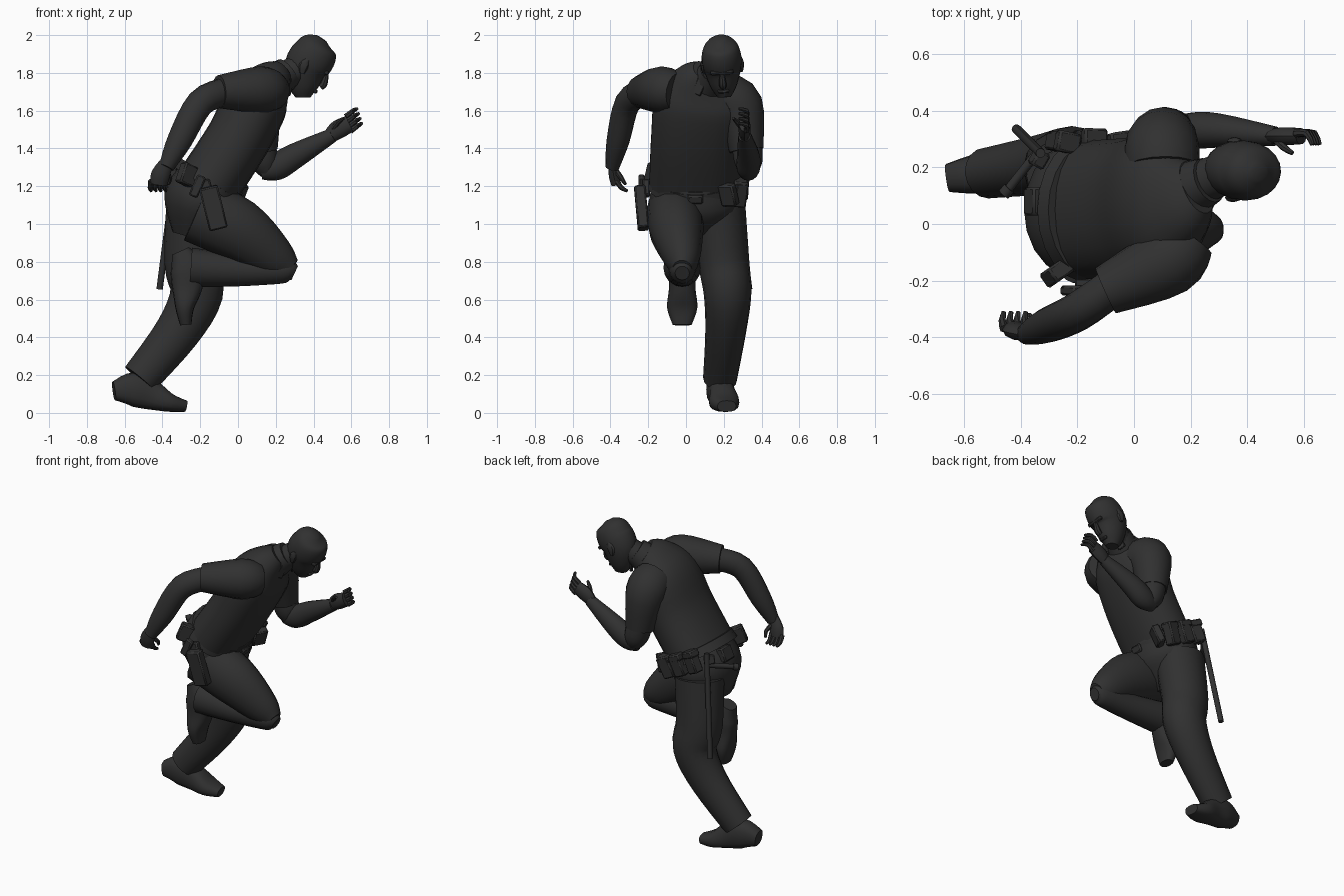
import bpy, bmesh, math
from mathutils import Vector, Euler

if "Cube" in bpy.data.objects:
    bpy.data.objects.remove(bpy.data.objects["Cube"])

charcoal = bpy.data.materials.new("dark charcoal")
charcoal.use_nodes = True
charcoal.diffuse_color = (.03, .03, .03, 1)
shader = next(node for node in charcoal.node_tree.nodes if node.type == "BSDF_PRINCIPLED")
shader.inputs["Base Color"].default_value = charcoal.diffuse_color
shader.inputs["Roughness"].default_value = .8


def degrees(angles):
    return Euler([math.radians(angle) for angle in angles])


def finish(name, bm, loc, rot):
    bmesh.ops.recalc_face_normals(bm, faces=bm.faces)
    mesh = bpy.data.meshes.new(name)
    bm.to_mesh(mesh)
    bm.free()
    mesh.materials.append(charcoal)
    part = bpy.data.objects.new(name, mesh)
    bpy.context.collection.objects.link(part)
    part.location = loc
    part.rotation_euler = degrees(rot)
    bpy.ops.object.select_all(action="DESELECT")
    part.select_set(True)
    bpy.context.view_layer.objects.active = part
    bpy.ops.object.shade_smooth_by_angle(angle=math.radians(40))


def spline(rows, steps):
    """Catmull-Rom curve through the section rows."""
    rows = [Vector(row) for row in rows]
    padded = [rows[0], *rows, rows[-1]]
    curve = []
    for before, start, end, after in zip(padded, rows, rows[1:], padded[3:]):
        for step in range(steps):
            t = step / steps
            bend_in = (end - before) / 2
            bend_out = (after - start) / 2
            gap = end - start
            curve.append(start + bend_in * t + (3 * gap - 2 * bend_in - bend_out) * t ** 2
                         + (bend_in + bend_out - 2 * gap) * t ** 3)
    return curve + [rows[-1]]


def tube(name, rows, flat=1, sides=16, steps=4, power=1, loc=(0, 0, 0), rot=(0, 0, 0)):
    """Loft of oval sections: x, y, z, half depth and, if given, half width."""
    rows = spline(rows, steps)
    bm, rings = bmesh.new(), []
    for i, row in enumerate(rows):
        before, after = rows[max(i - 1, 0)], rows[min(i + 1, len(rows) - 1)]
        along = (Vector(after[:3]) - Vector(before[:3])).normalized()
        across = Vector((0, 1, 0))
        across = (across - along * across.dot(along)).normalized()
        up = across.cross(along)
        ring = []
        for k in range(sides):
            angle = math.tau * k / sides
            c, s = [math.copysign(abs(v) ** power, v) for v in (math.cos(angle), math.sin(angle))]
            ring.append(bm.verts.new(Vector(row[:3]) + up * c * row[3] + across * s * row[-1] * flat))
        rings.append(ring)
    for lower, upper in zip(rings, rings[1:]):
        for k in range(sides):
            bm.faces.new((lower[k - 1], lower[k], upper[k], upper[k - 1]))
    bm.faces.new(rings[0])
    bm.faces.new(rings[-1])
    finish(name, bm, loc, rot)


def box(name, loc, size, rot=(0, 24, 0), bevel=.008):
    """Bevelled block, leaning with the belt unless told otherwise."""
    bm = bmesh.new()
    bmesh.ops.create_cube(bm, size=1)
    bmesh.ops.scale(bm, vec=size, verts=bm.verts)
    bmesh.ops.bevel(bm, geom=bm.edges[:], offset=bevel, segments=1, affect="EDGES")
    finish(name, bm, loc, rot)


def rod(name, start, end, radius):
    tube(name, [(*start, radius), (*end, radius)], sides=10, steps=1)


def finger(name, base, bend, tip):
    tube(name, [(*base, .015), (*bend, .013), (*tip, .008)], sides=7, steps=2)


def shoe(name, loc, rot):
    tube(name, [(-.2, 0, 0, .05, .05), (-.1, 0, .02, .09, .07), (0, 0, 0, .08, .07),
                (.1, 0, -.03, .05, .08), (.19, 0, -.04, .03, .05)], power=.8, loc=loc, rot=rot)


# Shirt, seat of the trousers and belt
tube("shirt", [(-.15, .05, 1.22, .17), (0, .06, 1.45, .17), (.1, .08, 1.65, .17),
               (.17, .1, 1.75, .12), (.22, .13, 1.8, .07)], flat=1.45, sides=22, power=.9)
tube("trouser_seat", [(-.14, .05, 1.24, .18), (-.2, .05, 1.1, .2), (-.25, .05, .93, .1)], flat=1.2, sides=20)
tube("belt", [(-.17, .05, 1.2, .2), (-.14, .05, 1.25, .19)], flat=1.27, sides=22, steps=1)
box("belt_buckle", (.02, .05, 1.13), (.02, .08, .05))

# Right leg, driven forward with the shin folded back
tube("right_thigh", [(-.22, -.06, 1.07, .17), (0, -.05, .97, .165), (.2, -.02, .82, .11), (.28, -.02, .76, .06)], flat=.87)
tube("right_shin", [(.3, -.02, .74, .04), (.24, -.02, .755, .07), (0, -.02, .755, .085), (-.25, -.02, .77, .105)], flat=.95)
shoe("right_shoe", (-.27, -.02, .66), (0, 80, 0))

# Left leg, pushing off behind
tube("left_trouser_leg", [(-.22, .17, 1.1, .16), (-.24, .2, .8, .15), (-.22, .22, .63, .14),
                          (-.32, .21, .43, .12), (-.52, .18, .18, .1)], flat=.9)
shoe("left_shoe", (-.46, .19, .095), (0, 6, 8))

# Right arm, swung back
tube("right_sleeve", [(.19, -.05, 1.7, .1), (.12, -.13, 1.71, .125), (-.1, -.235, 1.7, .088)])
tube("right_arm", [(-.07, -.22, 1.7, .075), (-.2, -.31, 1.64, .074), (-.31, -.36, 1.44, .066), (-.38, -.39, 1.3, .04)], flat=.92)
tube("right_palm", [(-.38, -.39, 1.32, .038), (-.41, -.38, 1.26, .05), (-.42, -.37, 1.21, .045)], flat=.6, sides=10)

# Left arm, bent in front
tube("left_sleeve", [(.1, .2, 1.67, .13), (.1, .28, 1.62, .13), (.12, .32, 1.39, .09)])
tube("left_upper_arm", [(.11, .32, 1.45, .08), (.14, .33, 1.33, .075), (.17, .33, 1.26, .04)])
tube("left_forearm", [(.12, .33, 1.28, .045), (.2, .33, 1.3, .07), (.3, .33, 1.36, .067), (.5, .31, 1.47, .038)], flat=.9)
tube("left_palm", [(.48, .31, 1.46, .036), (.53, .31, 1.5, .05), (.59, .31, 1.53, .045)], flat=.65, sides=10)

# Fingers and thumbs
for i in range(4):
    gap = i * .026
    finger(f"right_finger_{i + 1}", (gap - .46, -.37, 1.23), (gap - .465, -.34, 1.19), (gap - .46, -.31, 1.175))
    out = gap / 3
    finger(f"left_finger_{i + 1}", (out + .57, .32, 1.57 - gap), (out + .61, .32, 1.6 - gap), (out + .63, .28, 1.61 - gap))
finger("right_thumb", (-.38, -.37, 1.28), (-.36, -.34, 1.24), (-.37, -.32, 1.21))
finger("left_thumb", (.5, .3, 1.5), (.53, .27, 1.54), (.56, .25, 1.56))

# Neck and collar
tube("neck", [(.19, .125, 1.74, .08), (.34, .19, 1.84, .075)])
tube("collar", [(.2, .125, 1.755, .1), (.265, .155, 1.805, .083)], steps=1)
for side, label in ((-1, "right"), (1, "left")):
    box(f"{label}_collar_flap", (.275, .13 + side * .06, 1.725), (.012, .05, .085), (side * 25, 5, side * 20), .004)

# Head, tipped forward, with features placed in its own frame
head_centre, head_tilt = Vector((.38, .19, 1.86)), (4, 32, 0)


def head_part(name, rows, y=0, flat=1, sides=8):
    tube(name, [(forward, y, up, radius) for forward, up, radius in rows],
         flat, sides, loc=head_centre, rot=head_tilt)


def head_block(name, place, size):
    box(name, head_centre + degrees(head_tilt).to_matrix() @ Vector(place), size, head_tilt, .006)


head_part("head", [(.07, -.18, .04), (.04, -.13, .08), (0, -.04, .115), (0, .04, .12), (-.01, .1, .096), (-.01, .138, .03)],
          flat=.87, sides=20)
head_part("nose", [(.11, -.01, .012), (.125, -.06, .02), (.12, -.085, .017)])
head_block("brow", (.105, 0, 0), (.03, .12, .022))
head_block("lips", (.109, 0, -.118), (.022, .06, .018))
for side, label in ((-1, "right"), (1, "left")):
    head_part(f"{label}_ear", [(0, -.07, .012), (-.015, -.03, .026), (-.015, .01, .012)], side * .1, .6)

# Belt gear on the right hip
box("holster", (-.13, -.235, 1.085), (.1, .06, .23), (5, -14, 0))
box("holster_strap", (-.17, -.21, 1.19), (.06, .04, .09), (0, -14, 0))
box("pistol_grip", (-.215, -.235, 1.2), (.05, .035, .12))
box("right_rear_pouch", (-.27, -.17, 1.26), (.09, .06, .11), (0, 22, 35))
rod("key_holder", (-.235, -.235, 1.12), (-.235, -.2, 1.12), .03)

# Belt gear on the left hip
for i in range(3):
    x, y, z = -.06 - i * .095, .3 - abs(i - 1) * .012, 1.165 + i * .04
    lean = (-4, 24, 8 - 10 * i)
    box(f"left_pouch_{i + 1}", (x, y, z), (.08, .065, .14), lean)
    box(f"left_pouch_flap_{i + 1}", (x + .015, y, z + .05), (.088, .074, .045), lean)
box("left_front_pouch", (0, .225, 1.155), (.05, .09, .12), (0, 24, -30))
box("rear_pouch", (-.35, .08, 1.25), (.05, .1, .09))

# Side-handled baton hanging behind
rod("baton", (-.33, .25, 1.31), (-.415, .335, .655), .017)
rod("baton_handle", (-.335, .26, 1.235), (-.45, .115, 1.2), .016)
rod("baton_knob", (-.44, .127, 1.203), (-.46, .105, 1.197), .022)
box("baton_loop", (-.335, .23, 1.26), (.05, .06, .06), (0, 20, -30))
